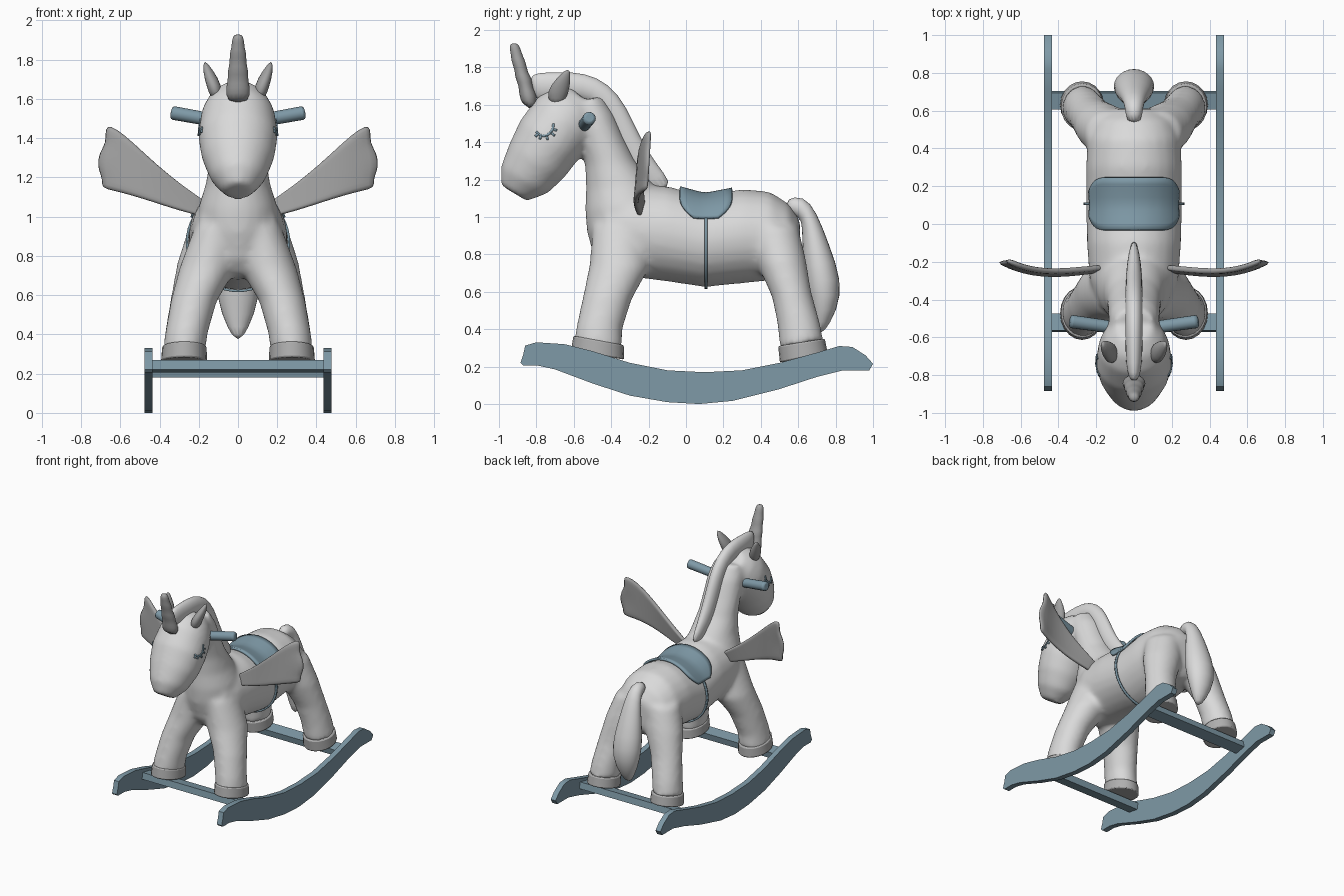
import bpy, bmesh, math
from mathutils import Vector, Matrix
from mathutils.bvhtree import BVHTree

if "Cube" in bpy.data.objects:
    bpy.data.objects.remove(bpy.data.objects["Cube"])


def material(name, r, g, b):
    m = bpy.data.materials.new(name)
    m.diffuse_color = (r, g, b, 1)
    m.use_nodes = True
    m.node_tree.nodes["Principled BSDF"].inputs["Base Color"].default_value = m.diffuse_color
    return m


PLUSH = material("light plush", 0.70, 0.70, 0.70)
HOOF = material("hoof grey", 0.43, 0.43, 0.43)
GREY = material("trim grey", 0.36, 0.36, 0.36)
BLUE = material("dusty blue", 0.21, 0.32, 0.385)


def finish(name, bm, mat, subdiv=0, thick=0, bevel=0, angle=40):
    bmesh.ops.recalc_face_normals(bm, faces=bm.faces)
    me = bpy.data.meshes.new(name)
    bm.to_mesh(me)
    bm.free()
    me.materials.append(mat)
    ob = bpy.data.objects.new(name, me)
    bpy.context.collection.objects.link(ob)
    bpy.ops.object.select_all(action='DESELECT')
    ob.select_set(True)
    bpy.context.view_layer.objects.active = ob
    bpy.ops.object.shade_smooth_by_angle(angle=math.radians(angle))
    if thick:
        m = ob.modifiers.new("thickness", 'SOLIDIFY')
        m.thickness, m.offset = thick, 0
    if bevel:
        m = ob.modifiers.new("bevel", 'BEVEL')
        m.width, m.segments = bevel, 2
    if subdiv:
        m = ob.modifiers.new("smooth", 'SUBSURF')
        m.levels = m.render_levels = subdiv
    return ob


def loft(bm, rings, s=1, n=16):
    """Elliptic rings (y1, z1, y2, z2, half_width[, centre_x]) skinned together."""
    loops = []
    for y1, z1, y2, z2, rx, *cx in rings:
        a, b = Vector((0, y1, z1)), Vector((0, y2, z2))
        c = (a + b) / 2 + Vector((s * (cx[0] if cx else 0), 0, 0))
        loops.append([bm.verts.new(c + (a - b) / 2 * math.cos(t) + Vector((rx * math.sin(t), 0, 0)))
                      for t in [2 * math.pi * i / n for i in range(n)]])
    for p, q in zip(loops, loops[1:]):
        for i in range(n):
            bm.faces.new((p[i], p[(i + 1) % n], q[(i + 1) % n], q[i]))
    bm.faces.new(loops[0])
    bm.faces.new(loops[-1])
    return bm


def grid(bm, rows):
    vs = [[bm.verts.new(p) for p in r] for r in rows]
    for p, q in zip(vs, vs[1:]):
        for i in range(len(p) - 1):
            bm.faces.new((p[i], p[i + 1], q[i + 1], q[i]))
    return bm


# Body: torso, neck, head and legs fused into one soft skin
torso = [(-.50, 1.06, -.49, .78, .11), (-.43, 1.16, -.43, .70, .195), (-.3, 1.17, -.3, .68, .235),
         (-.1, 1.165, -.1, .655, .25), (.1, 1.11, .1, .625, .255), (.3, 1.15, .3, .645, .255),
         (.45, 1.135, .45, .66, .245), (.55, 1.07, .55, .68, .21), (.61, .98, .61, .75, .12)]
neck = [(-.49, .78, -.2, .78, .12), (-.53, .92, -.12, .92, .2), (-.54, 1.04, -.12, 1.07, .2),
        (-.535, 1.15, -.18, 1.18, .165), (-.54, 1.28, -.27, 1.30, .145), (-.57, 1.40, -.33, 1.42, .14),
        (-.62, 1.52, -.385, 1.55, .135), (-.62, 1.6, -.45, 1.65, .11)]
head = [(-.62, 1.695, -.45, 1.55, .10), (-.71, 1.69, -.47, 1.47, .155), (-.79, 1.645, -.5, 1.40, .188),
        (-.885, 1.52, -.58, 1.30, .204), (-.945, 1.39, -.65, 1.21, .185),
        (-.99, 1.27, -.74, 1.125, .14), (-.99, 1.17, -.85, 1.085, .075)]
front_leg = [(-.50, .95, -.2, .95, .12, .1), (-.515, .75, -.2, .72, .145, .155),
             (-.55, .58, -.29, .56, .118, .225), (-.585, .42, -.34, .40, .109, .262),
             (-.60, .33, -.34, .29, .108, .275)]
rear_leg = [(.33, .95, .6, .95, .13, .12), (.38, .75, .64, .78, .145, .165),
            (.46, .57, .67, .6, .118, .225), (.49, .42, .715, .44, .109, .26),
            (.5, .3, .735, .34, .108, .275)]
bm = bmesh.new()
for part in (torso, neck, head):
    loft(bm, part, n=24)
for s in (1, -1):
    loft(bm, front_leg, s, 24)
    loft(bm, rear_leg, s, 24)
body = finish("body", bm, PLUSH, angle=180)
m = body.modifiers.new("fuse", 'REMESH')
m.mode, m.voxel_size, m.use_smooth_shade = 'VOXEL', 0.017, True
m = body.modifiers.new("soften", 'SMOOTH')
m.factor, m.iterations = 0.5, 12
bpy.context.view_layer.update()
skin = BVHTree.FromObject(body, bpy.context.evaluated_depsgraph_get())


def cast(origin, direction, lift):
    d = Vector(direction).normalized()
    hit = skin.ray_cast(Vector(origin), d)[0] or Vector(origin) + d
    return hit - d * lift


def around(y, t, lift):
    """Point on the barrel of the body at angle t from the top."""
    d = Vector((math.sin(t), 0, math.cos(t)))
    return cast(Vector((0, y, .87)) + d, -d, lift)


# Saddle with rounded lower flaps, and girth strap
rows = []
for i in range(-16, 17):
    t = math.radians(62) * i / 16
    k = max(0, (abs(i) - 8) / 8)
    half = .14 - .075 * k ** 2.5
    rows.append([around(.107 + half * j / 4, t, .012) for j in range(-4, 5)])
finish("saddle", grid(bmesh.new(), rows), BLUE, thick=.016)
rows = [[around(y, math.pi * i / 24, .008) for y in (.1, .115)] for i in range(49)]
finish("girth_strap", grid(bmesh.new(), rows), BLUE, thick=.012)

# Mane, tail and horn
mane = [(-.84, 1.75, -.81, 1.63, .02), (-.80, 1.775, -.77, 1.62, .04), (-.68, 1.778, -.67, 1.62, .047),
        (-.54, 1.775, -.56, 1.63, .047), (-.41, 1.715, -.48, 1.60, .047), (-.32, 1.60, -.42, 1.50, .047),
        (-.25, 1.44, -.37, 1.38, .047), (-.17, 1.30, -.3, 1.24, .042), (-.06, 1.17, -.15, 1.10, .02)]
finish("mane", loft(bmesh.new(), mane, n=12), PLUSH, 1, angle=180)
tail = [(.53, 1.02, .53, 1.10, .04), (.61, 1.0, .63, 1.118, .05), (.62, .95, .70, 1.03, .062),
        (.62, .82, .765, .86, .092), (.63, .65, .84, .66, .122), (.67, .5, .815, .5, .09),
        (.69, .37, .73, .37, .02)]
finish("tail", loft(bmesh.new(), tail, n=12), PLUSH, 1, angle=180)
horn = [(-.88, 1.60, -.80, 1.56, .06), (-.895, 1.66, -.79, 1.65, .066), (-.895, 1.70, -.82, 1.69, .052),
        (-.917, 1.75, -.82, 1.74, .056), (-.915, 1.78, -.845, 1.77, .043), (-.937, 1.84, -.855, 1.83, .045),
        (-.935, 1.86, -.87, 1.855, .034), (-.947, 1.91, -.885, 1.905, .032), (-.935, 1.93, -.9, 1.93, .018)]
finish("horn", loft(bmesh.new(), horn, n=12), GREY, 1, angle=180)

# Shapes for the paired parts
ear = [(-.73, 1.60, -.66, 1.59, .03, .11), (-.75, 1.67, -.62, 1.67, .042, .122),
       (-.70, 1.735, -.615, 1.74, .03, .15), (-.645, 1.79, -.62, 1.79, .008, .168)]
hooves = {"front_hoof": [(-.602, .365, -.333, .315, .113, .273), (-.615, .285, -.33, .238, .117, .275)],
          "rear_hoof": [(.493, .31, .742, .35, .113, .273), (.502, .222, .757, .275, .117, .275)]}
wing_top = [(.14, 1.06), (.28, 1.155), (.42, 1.27), (.54, 1.385), (.62, 1.45), (.67, 1.47)]
wing_bottom = [(.16, .995), (.3, 1.03), (.42, 1.07), (.55, 1.11), (.63, 1.13), (.69, 1.145)]
wing_y = [-.235, -.25, -.262, -.25, -.225, -.2]
scallop = [0, .006, 0, .027, .037, .03, .004, .012]
lashes = [[(-.80, 1.455), (-.785, 1.44), (-.765, 1.433), (-.745, 1.436), (-.725, 1.45), (-.712, 1.47), (-.708, 1.5)],
          [(-.79, 1.445), (-.806, 1.43)], [(-.775, 1.437), (-.782, 1.415)],
          [(-.745, 1.436), (-.74, 1.412)], [(-.722, 1.452), (-.702, 1.434)], [(-.712, 1.47), (-.69, 1.462)]]
rocker = [(-.885, .22), (-.87, .205), (-.79, .205), (-.7, .185), (-.5, .11), (-.3, .045), (-.1, .01), (.07, 0),
          (.25, .017), (.5, .08), (.7, .145), (.84, .18), (.98, .18), (1, .215), (.96, .26), (.89, .305),
          (.82, .31), (.7, .275), (.5, .22), (.3, .18), (.1, .17), (-.1, .18), (-.3, .22), (-.5, .283),
          (-.65, .32), (-.8, .33), (-.86, .312), (-.87, .265)]

for s, side in ((1, "left"), (-1, "right")):
    finish(side + "_ear", loft(bmesh.new(), ear, s, 10), GREY, 1, angle=180)
    for name, rings in hooves.items():
        finish(f"{side}_{name}", loft(bmesh.new(), rings, s, 20), HOOF, bevel=.008)

    # Wing: curved sheet with a scalloped tip
    rows = []
    for j in range(8):
        row = []
        for i, (a, b) in enumerate(zip(wing_top, wing_bottom)):
            p = Vector(a).lerp(Vector(b), j / 7)
            row.append((s * (p.x + (scallop[j] if i == 5 else 0)), wing_y[i] - .02 * j / 7 + .01, p.y))
        rows.append(row)
    finish(side + "_wing", grid(bmesh.new(), rows), GREY, 1, thick=.03, angle=180)

    # Closed eyelid with lashes, laid on the head
    bm = bmesh.new()
    for line in lashes:
        pts = [Vector(p) for p in line]
        rows = []
        for i, p in enumerate(pts):
            d = (pts[min(i + 1, len(pts) - 1)] - pts[max(i - 1, 0)]).normalized()
            w = Vector((-d.y, d.x)) * .006
            rows.append([cast((s, q.x, q.y), (-s, 0, 0), .004) for q in (p + w, p - w)])
        grid(bm, rows)
    finish(side + "_closed_eye", bm, BLUE, thick=.006)

    # Handle: rounded peg
    a, b = Vector((s * .09, -.55, 1.485)), Vector((s * .34, -.515, 1.53))
    bm = bmesh.new()
    bmesh.ops.create_cone(bm, cap_ends=True, segments=16, radius1=.033, radius2=.035, depth=(b - a).length,
                          matrix=Matrix.Translation((a + b) / 2) @ (b - a).to_track_quat('Z', 'Y').to_matrix().to_4x4())
    finish(side + "_handle", bm, BLUE, bevel=.014)

    # Rocker: extruded profile
    bm = bmesh.new()
    f = bm.faces.new([bm.verts.new((s * .435, y, z)) for y, z in rocker])
    ext = bmesh.ops.extrude_face_region(bm, geom=[f])["geom"]
    bmesh.ops.translate(bm, verts=[v for v in ext if isinstance(v, bmesh.types.BMVert)], vec=(s * .042, 0, 0))
    finish(side + "_rocker", bm, BLUE)

# Crossbars under the hooves
for name, y, z, tilt in (("front_crossbar", -.523, .238, -.17), ("rear_crossbar", .655, .213, .2)):
    bm = bmesh.new()
    bmesh.ops.create_cube(bm, size=1, matrix=Matrix.Translation((0, y, z)) @ Matrix.Rotation(tilt, 4, 'X')
                          @ Matrix.Diagonal((.88, .09, .05, 1)))
    finish(name, bm, BLUE)
